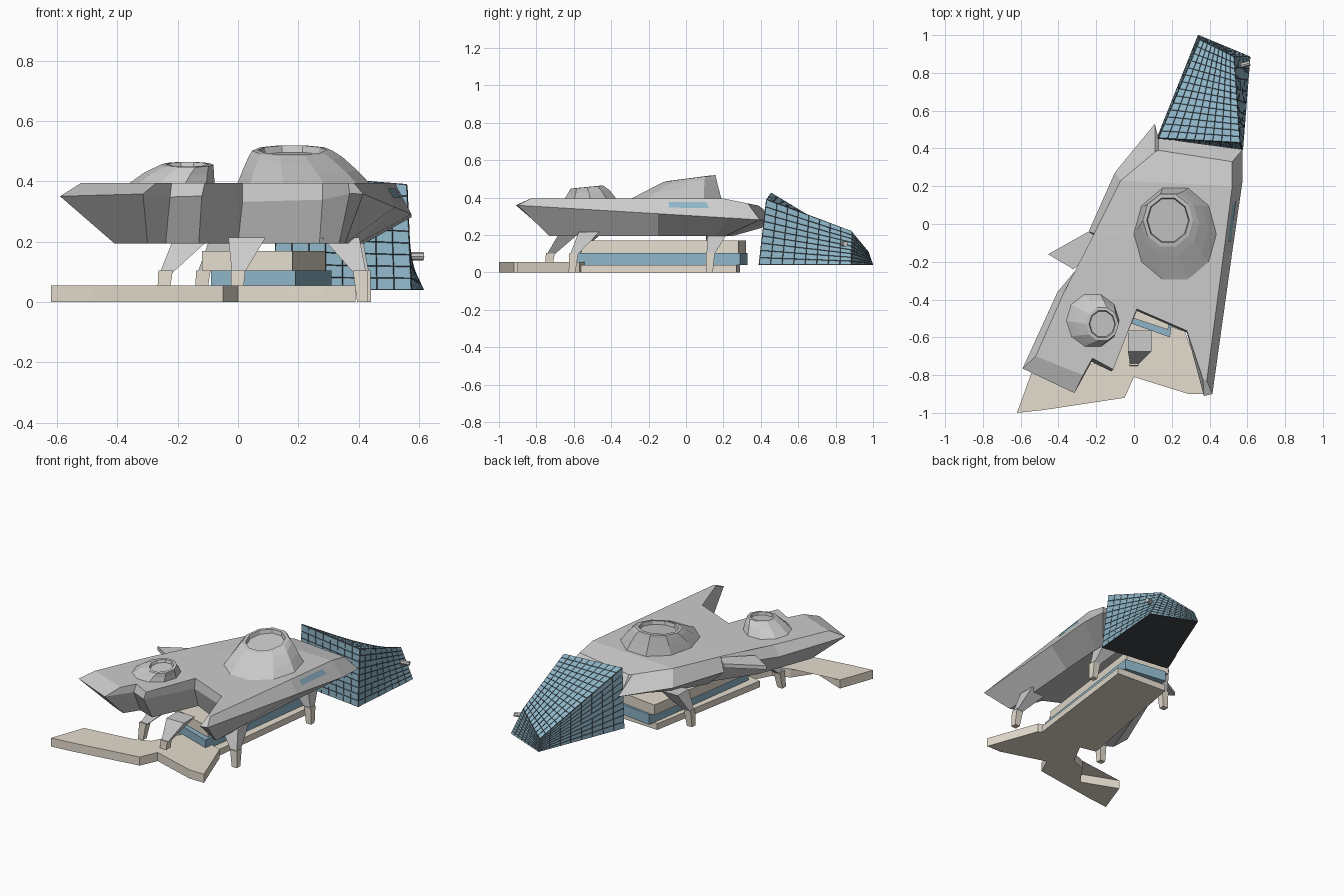
import bpy, bmesh
from math import cos, sin, pi
from mathutils import Vector

if "Cube" in bpy.data.objects:
    bpy.data.objects.remove(bpy.data.objects["Cube"])


def mat(name, rgb):
    m = bpy.data.materials.new(name)
    m.diffuse_color = (*rgb, 1)
    m.use_nodes = True
    m.node_tree.nodes["Principled BSDF"].inputs["Base Color"].default_value = m.diffuse_color
    return m


BEIGE = mat("beige_stone", (0.78, 0.72, 0.62))
BLUE = mat("blue_cladding", (0.27, 0.46, 0.57))
DARK = mat("dark_joint", (0.05, 0.06, 0.07))


def finish(name, bm, *mats):
    bmesh.ops.recalc_face_normals(bm, faces=bm.faces)
    me = bpy.data.meshes.new(name)
    bm.to_mesh(me)
    bm.free()
    for m in mats:
        me.materials.append(m)
    ob = bpy.data.objects.new(name, me)
    bpy.context.collection.objects.link(ob)
    return ob


def loft(name, rings, *mats):
    """Join closed rings of equal length and cap both ends."""
    bm = bmesh.new()
    vs = [[bm.verts.new(p) for p in r] for r in rings]
    n = len(rings[0])
    for a, b in zip(vs, vs[1:]):
        for i in range(n):
            j = (i + 1) % n
            bm.faces.new((a[i], a[j], b[j], b[i]))
    caps = [bm.faces.new(vs[0][::-1]), bm.faces.new(vs[-1])]
    bmesh.ops.triangulate(bm, faces=caps)
    return finish(name, bm, *mats)


def slab(name, pts, z0, z1, *mats):
    return loft(name, [[(x, y, z) for x, y in pts] for z in (z0, z1)], *mats)


def mix(q, u, v):
    a, b, c, d = (Vector(p) for p in q)
    return a.lerp(b, u).lerp(d.lerp(c, u), v)


# Hull: each row is rim xy, roof xy, underside xy
HULL = [
    (-.59, -.765, -.52, -.70, -.41, -.68),
    (-.315, -.895, -.27, -.80, -.30, -.73),
    (-.225, -.73, -.22, -.71, -.24, -.64),
    (-.12, -.78, -.11, -.77, -.13, -.68),
    (.015, -.46, .015, -.45, .0, -.40),
    (.28, -.575, .28, -.565, .27, -.53),
    (.37, -.91, .365, -.82, .335, -.72),
    (.415, -.90, .385, -.83, .355, -.73),
    (.52, -.15, .475, -.15, .40, -.15),
    (.575, .23, .52, .20, .42, .15),
    (.575, .395, .52, .33, .42, .21),
    (.13, .455, .13, .39, .11, .25),
    (.11, .53, .11, .38, .09, .24),
    (-.10, .275, -.07, .23, .0, .15),
    (-.24, -.04, -.21, -.05, -.12, -.05),
    (-.18, -.09, -.17, -.10, -.12, -.10),
    (-.405, -.36, -.37, -.36, -.28, -.33),
]
under = [(r[4], r[5], .195) for r in HULL]
rim = [(r[0], r[1], .305 - .06 * r[1]) for r in HULL]
roof = [(r[2], r[3], .395 - .2 * max(0, r[3] - .2)) for r in HULL]
loft("hull", [under, rim, roof])

# Pointed fin on the left edge
slab("side_fin", [(-.24, -.04), (-.455, -.16), (-.32, -.24), (-.16, -.09)], .335, .36)

# Window strip on the right flank
q = (rim[8], rim[9], roof[9], roof[8])
out = Vector((.004, 0, .002))
bm = bmesh.new()
bm.faces.new([bm.verts.new(mix(q, u, v) + out)
              for u, v in ((.16, .40), (.75, .47), (.72, .80), (.16, .76))])
win = finish("side_window", bm, BLUE)


# Roof domes with a tilted, recessed skylight
def dome(name, rings, n=10):
    loft(name, [[(cx + rx * cos(2 * pi * i / n), cy + ry * sin(2 * pi * i / n),
                  z + slope * ry * sin(2 * pi * i / n)) for i in range(n)]
                for cx, cy, rx, ry, z, slope in rings])


dome("large_dome", [
    (.22, -.06, .225, .265, .385, 0), (.205, -.03, .19, .215, .437, .06),
    (.19, .0, .155, .17, .482, .12), (.18, .02, .133, .145, .502, .13),
    (.18, .02, .113, .123, .504, .13), (.18, .02, .108, .118, .482, .13)])
dome("small_dome", [
    (-.225, -.51, .148, .152, .385, 0), (-.195, -.52, .115, .118, .43, .08),
    (-.168, -.53, .087, .092, .456, .1), (-.168, -.53, .070, .075, .457, .1),
    (-.168, -.53, .066, .07, .44, .1)])


# Legs: splayed taper plus a slim foot
def rect(cx, cy, z, w, d):
    return [(cx + sx * w, cy + sy * d, z)
            for sx, sy in ((-1, -1), (1, -1), (1, 1), (-1, 1))]


LEGS = {"front": (.03, -.62, .0, -.725), "front_left": (-.15, -.50, -.24, -.595),
        "front_right": (.34, -.52, .405, -.60), "back_right": (.35, .17, .415, .13),
        "back_left": (-.03, .16, -.115, .13)}
for key, (tx, ty, ax, ay) in LEGS.items():
    loft(key + "_leg", [rect(ax, ay, .095, .02, .02), rect(tx, ty, .215, .062, .055)])
    fx, fy = ax + .12 * (ax - tx), ay + .12 * (ay - ty)
    loft(key + "_foot", [rect(fx, fy, .0, .018, .018), rect(ax, ay, .105, .024, .024)], BEIGE)

# Forecourt paving and stacked podium under the hull
slab("forecourt", [(-.62, -1.0), (-.48, -.985), (-.05, -.92), (0, -.81), (.16, -.86),
                   (.29, -.90), (.39, -.90), (.27, -.57), (.0, -.47), (-.12, -.70),
                   (-.22, -.74), (-.31, -.87), (-.54, -.78)], 0, .055, BEIGE)
slab("podium_base", [(-.15, -.53), (.24, -.62), (.35, .27), (.0, .29)], 0, .04, BEIGE)
slab("podium_band", [(-.09, -.50), (.19, -.60), (.31, .29), (.03, .33)], .04, .105, BLUE)
slab("podium_top", [(-.12, -.46), (.18, -.56), (.29, .28), (.0, .32)], .105, .17, BEIGE)

# Clad rear block: each side is a grid of inset tiles with dark joints
low = [(.12, .45, .04), (.575, .39, .04), (.615, .885, .04), (.34, 1.0, .04)]
top = [(.13, .455, .425), (.56, .43, .39), (.53, .885, .22), (.35, .975, .11)]
sides = [(low[i], low[(i + 1) % 4], top[(i + 1) % 4], top[i]) for i in range(4)]
bm = bmesh.new()
for q, nu, nv in [(s, 8, 9) for s in sides] + [(top, 9, 14)]:
    g = [[bm.verts.new(mix(q, i / nu, j / nv)) for j in range(nv + 1)] for i in range(nu + 1)]
    for i in range(nu):
        for j in range(nv):
            bm.faces.new((g[i][j], g[i + 1][j], g[i + 1][j + 1], g[i][j + 1]))
bmesh.ops.remove_doubles(bm, verts=bm.verts, dist=1e-5)
bm.normal_update()
joints = bmesh.ops.inset_individual(bm, faces=bm.faces[:], thickness=.0022, depth=.002)
for f in joints["faces"]:
    f.material_index = 1
f = bm.faces.new([bm.verts.new(p) for p in low[::-1]])
f.material_index = 1
finish("rear_block", bm, BLUE, DARK)

# Small vent stub on the rear block
bpy.ops.mesh.primitive_cylinder_add(vertices=8, radius=.014, depth=.06,
                                    location=(.585, .845, .152), rotation=(0, pi / 2, .25))
bpy.context.object.name = "vent_stub"
